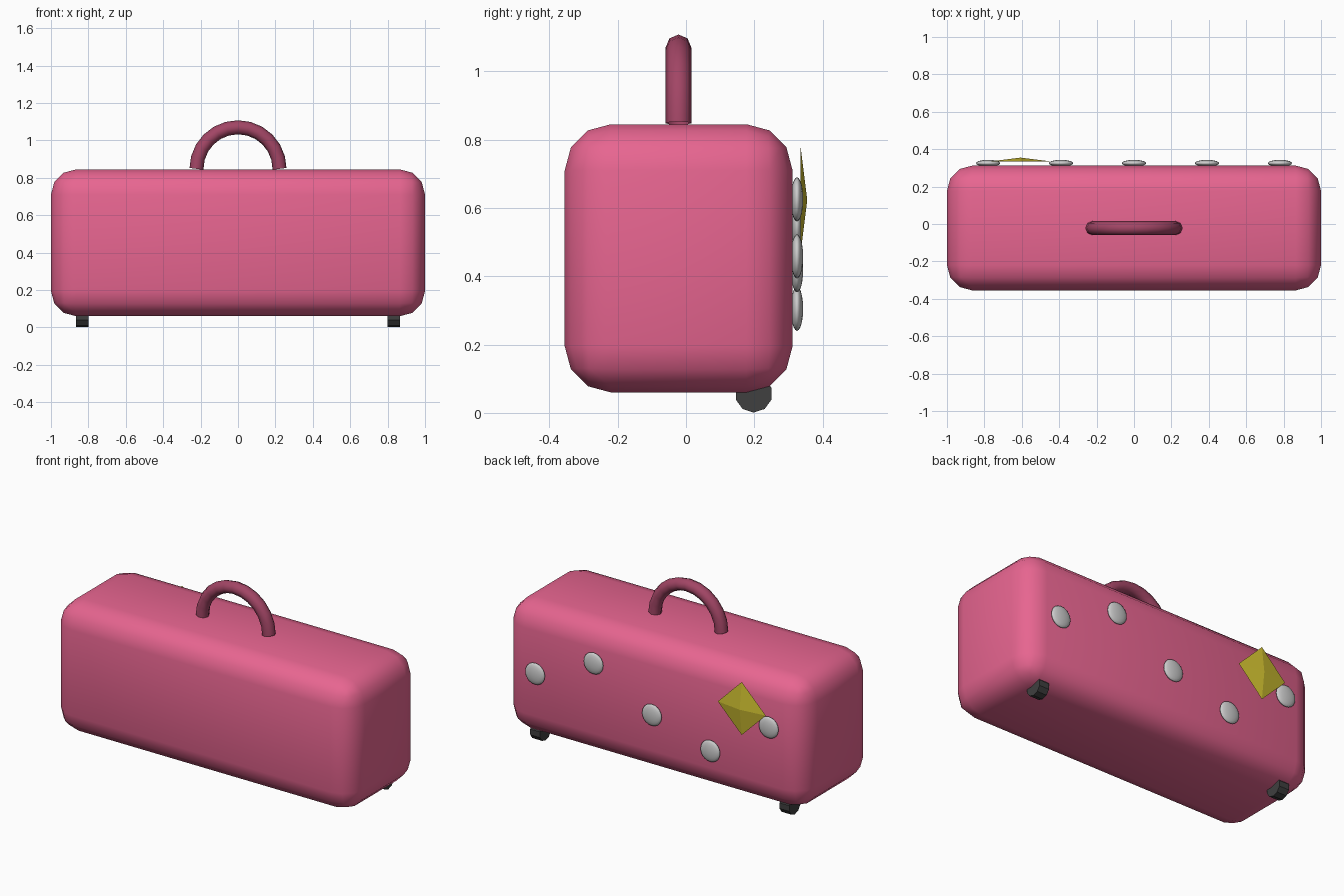
import bpy, bmesh, math
from mathutils import Matrix, Vector

if "Cube" in bpy.data.objects:
    bpy.data.objects.remove(bpy.data.objects["Cube"])


def material(name, rgb):
    m = bpy.data.materials.new(name)
    m.diffuse_color = (*rgb, 1)
    m.use_nodes = True
    m.node_tree.nodes["Principled BSDF"].inputs["Base Color"].default_value = m.diffuse_color
    return m


pink = material("pink_shell", (0.80, 0.13, 0.28))
dark_pink = material("handle_pink", (0.36, 0.06, 0.13))
black = material("wheel_rubber", (0.05, 0.05, 0.05))
yellow = material("yellow_patch", (0.62, 0.52, 0.03))


def add_object(name, bm, mat=None, smooth=False):
    me = bpy.data.meshes.new(name)
    bmesh.ops.recalc_face_normals(bm, faces=bm.faces)
    for f in bm.faces:
        f.smooth = smooth
    bm.to_mesh(me)
    bm.free()
    ob = bpy.data.objects.new(name, me)
    bpy.context.collection.objects.link(ob)
    if mat:
        me.materials.append(mat)
    return ob


# Rounded case shell
bm = bmesh.new()
lo, hi = Vector((-1, -0.355, 0.06)), Vector((1, 0.312, 0.845))
bmesh.ops.create_cube(bm, size=1, matrix=Matrix.Translation((lo + hi) / 2)
                      @ Matrix.Diagonal((*(hi - lo), 1)))
bmesh.ops.bevel(bm, geom=bm.edges[:], offset=0.135, segments=3, profile=0.5,
                affect='EDGES')
add_object("case_body", bm, pink, smooth=True)

# Half-ring carrying handle, eight-sided tube
cu = bpy.data.curves.new("carry_handle", 'CURVE')
cu.dimensions = '3D'
cu.bevel_depth = 0.0375
cu.bevel_resolution = 2
sp = cu.splines.new('POLY')
steps, radius = 12, 0.222
sp.points.add(steps)
for i, p in enumerate(sp.points):
    a = math.pi * i / steps
    p.co = (-radius * math.cos(a), -0.022, 0.848 + radius * math.sin(a), 1)
sp.use_smooth = True
cu.materials.append(dark_pink)
bpy.context.collection.objects.link(bpy.data.objects.new("carry_handle", cu))

# Two ten-sided wheels under the back edge
for side, label in ((-1, "left"), (1, "right")):
    bm = bmesh.new()
    bmesh.ops.create_cone(
        bm, cap_ends=True, segments=10, radius1=0.055, radius2=0.055, depth=0.065,
        matrix=Matrix.Translation((side * 0.8325, 0.198, 0.056))
        @ Matrix.Rotation(math.pi / 2, 4, 'X') @ Matrix.Rotation(math.pi / 2, 4, 'Y'))
    add_object("wheel_" + label, bm, black)

# Row of domed studs on the back
for i, z in enumerate((0.551, 0.305, 0.418, 0.625, 0.458)):
    bm = bmesh.new()
    bmesh.ops.create_uvsphere(
        bm, u_segments=20, v_segments=10, radius=1,
        matrix=Matrix.Translation((-0.78 + 0.39 * i, 0.325, z))
        @ Matrix.Rotation(-math.pi / 2, 4, 'X')
        @ Matrix.Diagonal((0.065, 0.065, 0.018, 1)))
    add_object(f"stud_{i + 1}", bm, smooth=True)

# Shallow four-sided pyramid patch on the back
bm = bmesh.new()
bmesh.ops.create_cone(
    bm, cap_ends=True, segments=4, radius1=0.16, radius2=0, depth=0.02,
    matrix=Matrix.Translation((-0.607, 0.345, 0.623))
    @ Matrix.Rotation(-math.pi / 2, 4, 'X'))
bmesh.ops.remove_doubles(bm, verts=bm.verts, dist=1e-4)
add_object("diamond_patch", bm, yellow)
